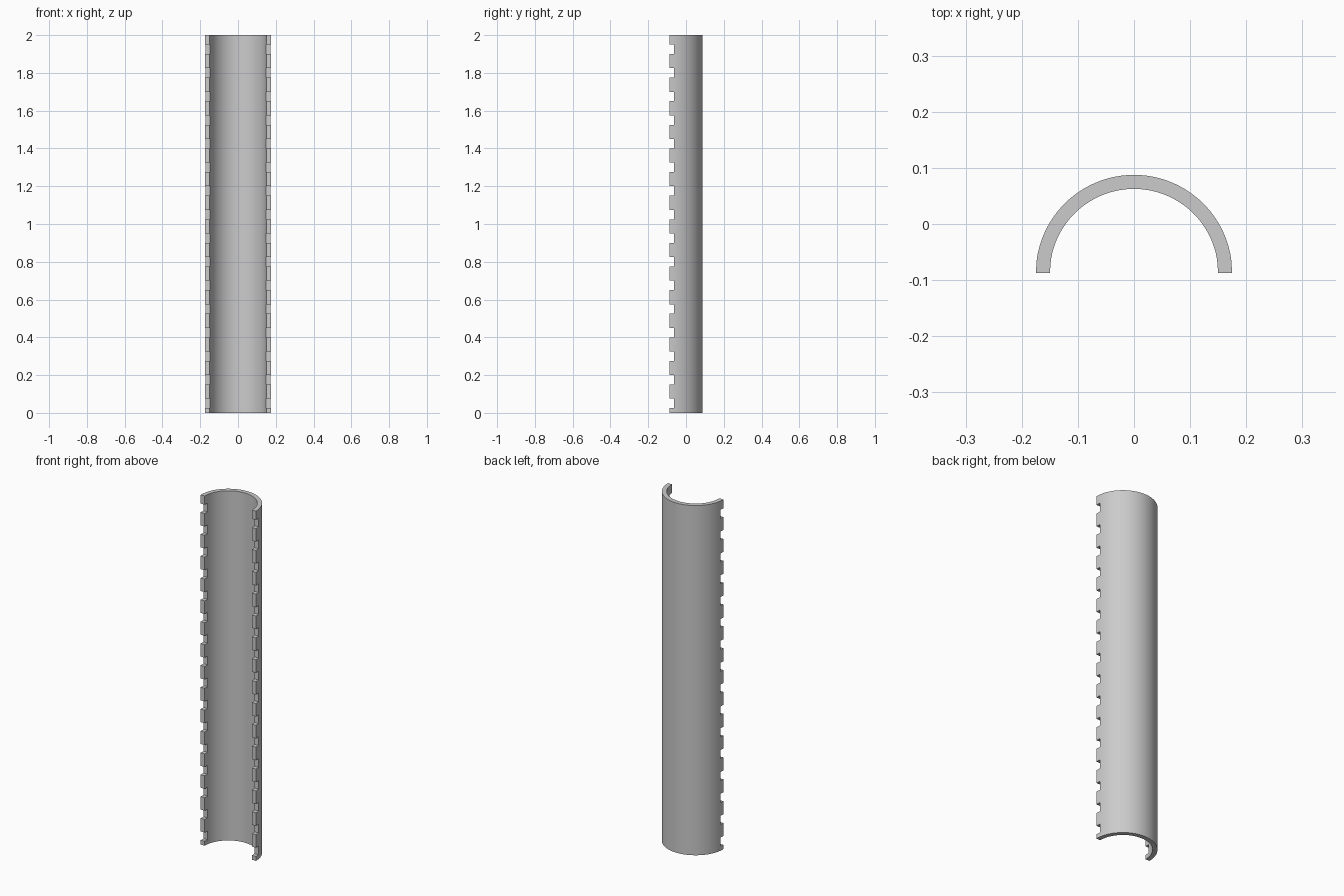
import bpy, bmesh, math

cube = bpy.data.objects.get("Cube")
if cube:
    bpy.data.objects.remove(cube, do_unlink=True)

OUTER, INNER, HEIGHT = 0.175, 0.15, 2.0
NOTCH_DEPTH, NOTCH_COUNT = 0.025, 16
PITCH = HEIGHT / NOTCH_COUNT
SEGMENTS = 64


def arc(radius):
    """Half circle whose first and last spans are exactly one notch deep."""
    start = math.asin(NOTCH_DEPTH / radius)
    sweep = math.pi - 2 * start
    angles = [0] + [start + sweep * i / SEGMENTS for i in range(SEGMENTS + 1)] + [math.pi]
    return [(radius * math.cos(a), radius * math.sin(a) - OUTER / 2) for a in angles]


# Height levels: bottom, both edges of every notch, top
levels = [0.0]
for n in range(NOTCH_COUNT):
    levels += [n * PITCH + 0.2 * PITCH, n * PITCH + 0.6 * PITCH]
levels.append(HEIGHT)

outer, inner = arc(OUTER), arc(INNER)
cols, rows = len(outer) - 1, len(levels) - 1


def solid(c, r):
    """Cells at both long edges are missing on every notch row."""
    if not (0 <= c < cols and 0 <= r < rows):
        return False
    return not (c in (0, cols - 1) and r % 2 == 1)


# Half pipe with toothed long edges, as one closed shell
bm = bmesh.new()
out = [[bm.verts.new((x, y, z)) for z in levels] for x, y in outer]
inn = [[bm.verts.new((x, y, z)) for z in levels] for x, y in inner]
for c in range(cols):
    for r in range(rows):
        if not solid(c, r):
            continue
        d, t = c + 1, r + 1
        bm.faces.new((out[c][r], out[d][r], out[d][t], out[c][t]))
        bm.faces.new((inn[c][t], inn[d][t], inn[d][r], inn[c][r]))
        if not solid(c - 1, r):
            bm.faces.new((out[c][r], out[c][t], inn[c][t], inn[c][r]))
        if not solid(c + 1, r):
            bm.faces.new((out[d][t], out[d][r], inn[d][r], inn[d][t]))
        if not solid(c, r - 1):
            bm.faces.new((out[d][r], out[c][r], inn[c][r], inn[d][r]))
        if not solid(c, r + 1):
            bm.faces.new((out[c][t], out[d][t], inn[d][t], inn[c][t]))
bmesh.ops.recalc_face_normals(bm, faces=bm.faces)

mesh = bpy.data.meshes.new("notched_half_pipe")
bm.to_mesh(mesh)
bm.free()
pipe = bpy.data.objects.new("notched_half_pipe", mesh)
bpy.context.collection.objects.link(pipe)

# Plain grey material
grey = bpy.data.materials.new("light_grey")
grey.use_nodes = True
colour = (0.6, 0.6, 0.6, 1)
grey.diffuse_color = colour
grey.node_tree.nodes["Principled BSDF"].inputs["Base Color"].default_value = colour
mesh.materials.append(grey)

# Smooth curved walls, sharp rims and teeth
bpy.ops.object.select_all(action="DESELECT")
pipe.select_set(True)
bpy.context.view_layer.objects.active = pipe
bpy.ops.object.shade_smooth_by_angle(angle=math.radians(30))
